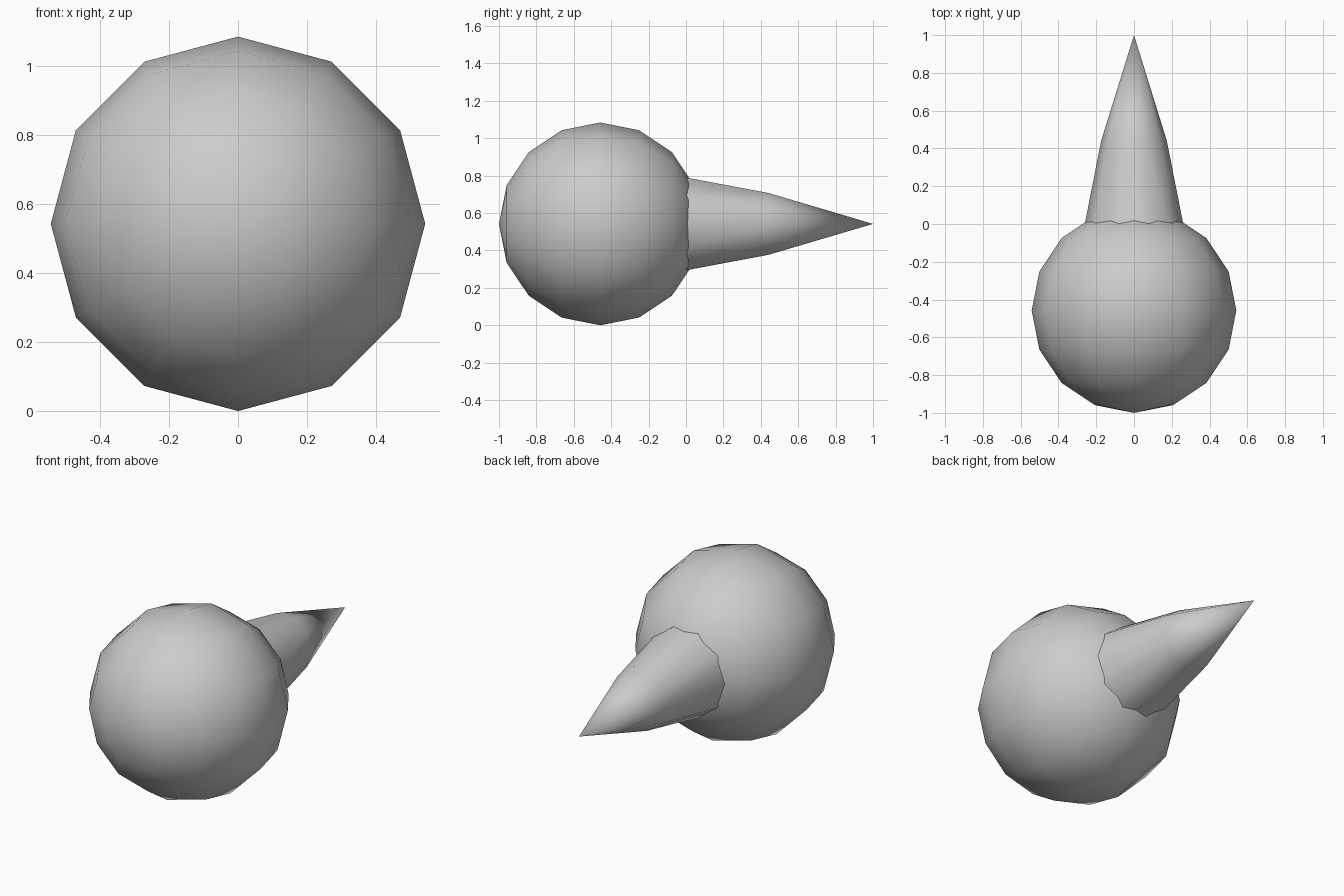
import bpy, bmesh, math
from mathutils import Matrix

if "Cube" in bpy.data.objects:
    bpy.data.objects.remove(bpy.data.objects["Cube"])

RADIUS = 0.542
CENTRE = Matrix.Translation((0, 0, RADIUS))

grey = bpy.data.materials.new("light_grey")
grey.use_nodes = True
grey.diffuse_color = (0.6, 0.6, 0.6, 1)
grey.node_tree.nodes["Principled BSDF"].inputs["Base Color"].default_value = (0.6, 0.6, 0.6, 1)


def finish(name, bm):
    """Turn a bmesh into a smooth-shaded object."""
    bmesh.ops.recalc_face_normals(bm, faces=bm.faces)
    for face in bm.faces:
        face.smooth = True
    mesh = bpy.data.meshes.new(name)
    bm.to_mesh(mesh)
    bm.free()
    mesh.materials.append(grey)
    obj = bpy.data.objects.new(name, mesh)
    bpy.context.collection.objects.link(obj)
    return obj


# Round body, with its poles facing front and back
bm = bmesh.new()
place = CENTRE @ Matrix.Translation((0, RADIUS - 1, 0)) @ Matrix.Rotation(math.pi / 2, 4, "X")
bmesh.ops.create_uvsphere(bm, u_segments=12, v_segments=8, radius=RADIUS, matrix=place)
finish("round_body", bm)

# Ten-sided spike: rings of (y, radius) closing to a point at the back
SIDES = 10
bm = bmesh.new()
rings = []
for y, r in [(-0.2, 0.30), (0.44, 0.174)]:
    angles = [math.tau * i / SIDES for i in range(SIDES)]
    rings.append([bm.verts.new((r * math.cos(a), y, r * math.sin(a))) for a in angles])
tip = bm.verts.new((0, 1, 0))
base, shoulder = rings
for i in range(SIDES):
    j = (i + 1) % SIDES
    bm.faces.new((base[i], base[j], shoulder[j], shoulder[i]))
    bm.faces.new((shoulder[i], shoulder[j], tip))
bm.transform(CENTRE)
finish("back_spike", bm)
